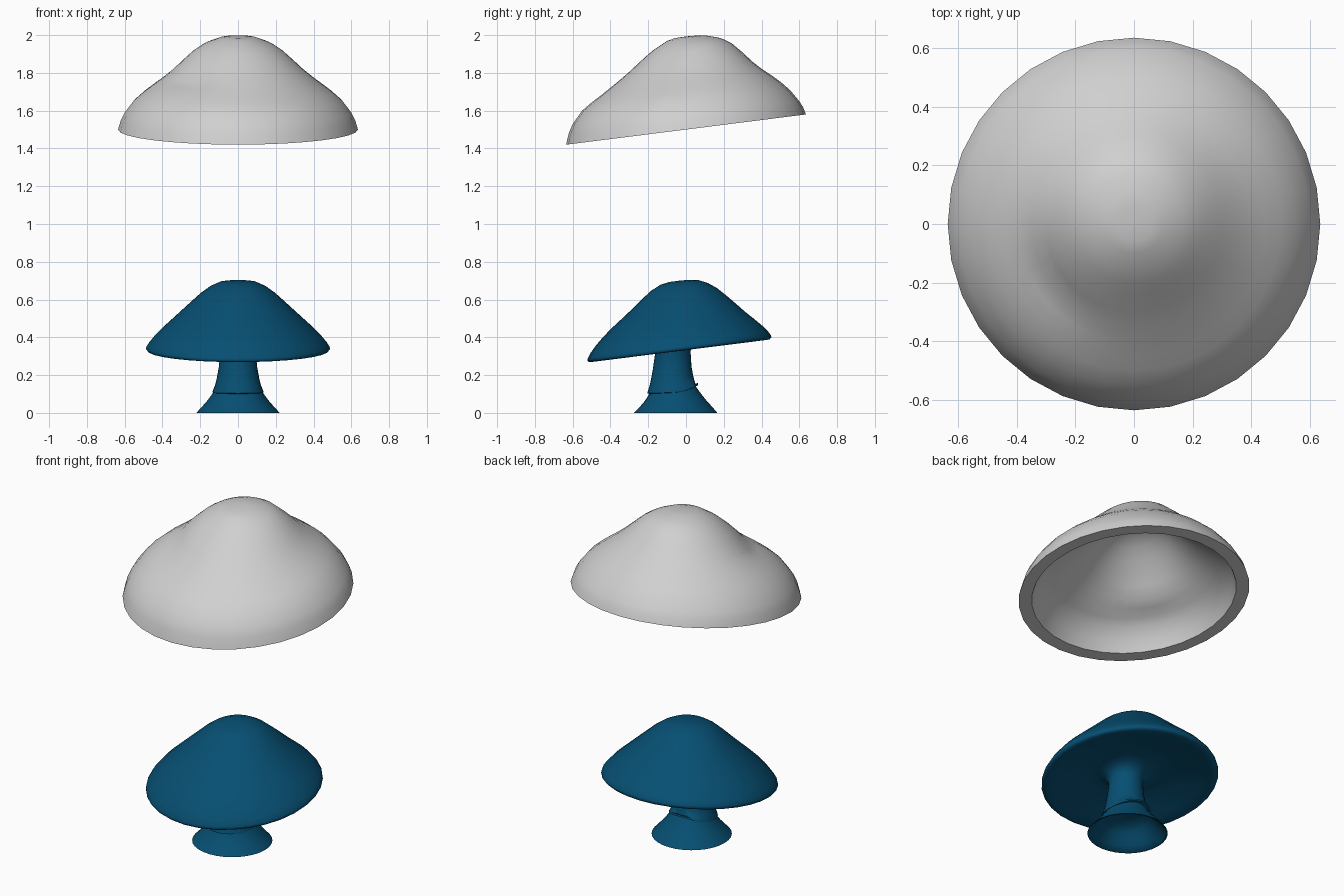
import bpy, bmesh, math

SIDES = 32


def material(name, rgb):
    m = bpy.data.materials.new(name)
    m.diffuse_color = (*rgb, 1)
    return m


grey = material("light grey", (0.63, 0.63, 0.63))
blue = material("deep blue", (0.002, 0.078, 0.17))


def loft(name, rings, mat, warp=None, angle=45):
    """Tilted rings (radius, z, y centre, slope along y); radius 0 is a pole."""
    bm = bmesh.new()
    loops = []
    for r, z, yc, slope in rings:
        loop = []
        for i in range(SIDES if r > 0 else 1):
            a = 2 * math.pi * i / SIDES
            x, y = r * math.cos(a), r * math.sin(a)
            dz = warp(r, z, a) if warp else 0
            loop.append(bm.verts.new((x, yc + y, z + slope * y + dz)))
        loops.append(loop)
    for a, b in zip(loops, loops[1:]):
        for i in range(SIDES):
            j = (i + 1) % SIDES
            if len(a) == 1:
                bm.faces.new((a[0], b[i], b[j]))
            elif len(b) == 1:
                bm.faces.new((a[i], b[0], a[j]))
            else:
                bm.faces.new((a[i], b[i], b[j], a[j]))
    bmesh.ops.recalc_face_normals(bm, faces=bm.faces)
    me = bpy.data.meshes.new(name)
    bm.to_mesh(me)
    bm.free()
    me.materials.append(mat)
    ob = bpy.data.objects.new(name, me)
    bpy.context.collection.objects.link(ob)
    bpy.ops.object.select_all(action='DESELECT')
    ob.select_set(True)
    bpy.context.view_layer.objects.active = ob
    bpy.ops.object.shade_smooth_by_angle(angle=math.radians(angle))
    return ob


def dent(r, z, a):
    """Soft groove pressed into the front left shoulder of the shell."""
    da = a - math.radians(217)
    return -0.03 * math.exp(-((r - 0.36) / 0.05) ** 2 - (da / 0.5) ** 2)


def lip(r, z, a):
    """Raise the lower lip of the stem towards the back."""
    return 0.035 * max(0, math.sin(a)) ** 2 if z < 0.13 else 0


# Floating hollow shell: outer skin, flat tilted rim, inner skin
outer = [(0, 1.993, .12), (.06, 1.991, .12), (.1, 1.984, .15), (.17, 1.955, .19),
         (.2, 1.938, .2), (.24, 1.91, .2), (.3, 1.857, .17), (.35, 1.812, .14),
         (.4, 1.772, .125), (.45, 1.735, .12), (.5, 1.698, .11), (.55, 1.655, .1),
         (.6, 1.59, .1), (.62, 1.55, .11), (.635, 1.5, .126)]
inner = [(.563, 1.5, .126), (.54, 1.555, .12), (.495, 1.612, .1), (.455, 1.643, .11),
         (.405, 1.68, .12), (.355, 1.718, .125), (.305, 1.757, .14), (.25, 1.805, .17),
         (.2, 1.85, .19), (.14, 1.89, .18), (.08, 1.915, .14), (0, 1.923, .12)]
loft("floating_shell", [(r, z, 0, s) for r, z, s in outer + inner], grey, dent)

# Mushroom: rounded cap, concave underside and stem in one smooth skin
cap = [(0, .7, .11), (.05, .699, .11), (.1, .691, .12), (.15, .667, .14),
       (.2, .63, .15), (.25, .585, .14), (.3, .54, .125), (.35, .495, .11),
       (.4, .45, .11), (.44, .41, .115), (.47, .374, .12), (.485, .35, .126),
       (.487, .338, .126), (.478, .329, .126), (.455, .328, .126),
       (.4, .342, .126), (.3, .368, .126), (.22, .382, .126)]
stem = [(.17, .384, -.05, .126), (.125, .372, -.06, .126), (.1, .348, -.067, .1),
        (.094, .32, -.07, .08), (.102, .24, -.073, .06), (.112, .185, -.073, .06),
        (.122, .145, -.072, .06), (.133, .118, -.07, .04), (.135, .108, -.07, .03),
        (.124, .104, -.07, .03)]
loft("mushroom_cap_and_stem", [(r, z, -.035, s) for r, z, s in cap] + stem,
     blue, lip, 70)

# Flared foot, hollow from below
loft("foot", [(.115, .14, -.07, .14), (.127, .115, -.07, .14), (.142, .092, -.066, .1),
              (.163, .064, -.062, .06), (.193, .03, -.058, .03), (.221, 0, -.055, 0),
              (.214, 0, -.055, 0), (.184, .03, -.058, .03), (.152, .064, -.062, .06),
              (.128, .092, -.066, .1), (.1, .112, -.07, .12), (.05, .122, -.07, .12),
              (0, .125, -.07, .12)], blue)
